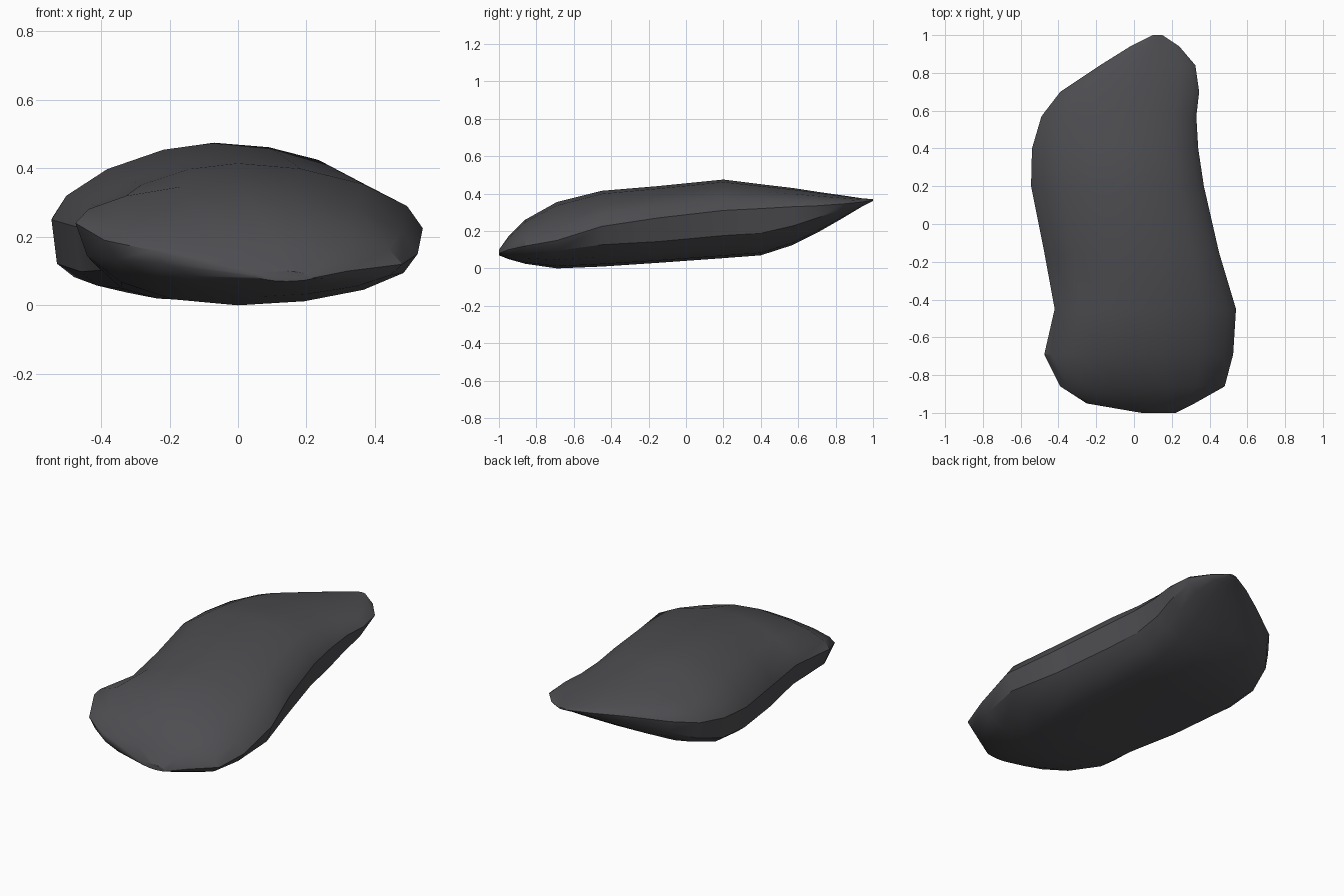
import bpy, bmesh
from math import sin, cos, pi

if "Cube" in bpy.data.objects:
    bpy.data.objects.remove(bpy.data.objects["Cube"])

# Cross-sections: y, left x, right x, crest x, top z, bottom z, left edge z, right edge z
SECTIONS = [
    (-1.00,  0.04, 0.22,  0.14, 0.10, 0.07, 0.09, 0.08),
    (-0.95, -0.25, 0.32,  0.12, 0.17, 0.05, 0.16, 0.10),
    (-0.86, -0.39, 0.48,  0.06, 0.26, 0.025, 0.19, 0.12),
    (-0.69, -0.475, 0.525, 0.00, 0.355, 0.00, 0.24, 0.15),
    (-0.45, -0.42, 0.54,  0.00, 0.415, 0.01, 0.22, 0.225),
    (-0.15, -0.475, 0.45, -0.03, 0.44, 0.03, 0.23, 0.27),
    ( 0.20, -0.545, 0.37, -0.07, 0.475, 0.055, 0.25, 0.31),
    ( 0.40, -0.54, 0.34, -0.06, 0.45, 0.07, 0.26, 0.32),
    ( 0.57, -0.49, 0.33, -0.04, 0.43, 0.125, 0.28, 0.33),
    ( 0.70, -0.39, 0.345, -0.02, 0.41, 0.19, 0.31, 0.335),
    ( 0.84, -0.18, 0.325, 0.06, 0.39, 0.27, 0.34, 0.345),
    ( 0.94, -0.02, 0.24, 0.11, 0.375, 0.33, 0.355, 0.355),
    ( 1.00,  0.10, 0.15, 0.125, 0.37, 0.36, 0.365, 0.365),
]
SIDES = 16


def power(v, n):
    return abs(v) ** (2 / n)


def ring(bm, y, xl, xr, cx, zt, zb, zl, zr):
    """One superelliptic slice with its own bulge in each quadrant."""
    back = min(max((y + 0.75) / 0.55, 0), 1)     # front lobe to rear slab
    box = back * min(max((0.9 - y) / 0.4, 0), 1)  # boxy underside, fading at the tip
    verts = []
    for i in range(SIDES):
        a = 2 * pi * i / SIDES
        c, s = cos(a), sin(a)
        if s >= -1e-6:
            n = 1.65 + 0.25 * back if c > 0 else 1.9 - 0.25 * back
        else:
            n = 1.8 + 1.2 * box if c > 0 else 1.8 + 2.8 * box
        u, v = power(c, n), power(s, n)
        x_end, z_end = (xr, zr) if c > 0 else (xl, zl)
        z_top = zt if s > 0 else zb
        verts.append(bm.verts.new((cx + (x_end - cx) * u, y,
                                   z_end + (z_top - z_end) * v)))
    return verts


# Rock body lofted through the slices
bm = bmesh.new()
rings = [ring(bm, *s) for s in SECTIONS]
for a, b in zip(rings, rings[1:]):
    for i in range(SIDES):
        j = (i + 1) % SIDES
        bm.faces.new((a[i], a[j], b[j], b[i]))
bm.faces.new(rings[0])
bm.faces.new(rings[-1])
bmesh.ops.recalc_face_normals(bm, faces=bm.faces)

mesh = bpy.data.meshes.new("rock")
bm.to_mesh(mesh)
bm.free()
rock = bpy.data.objects.new("rock", mesh)
bpy.context.collection.objects.link(rock)

# Dark slate colour
mat = bpy.data.materials.new("dark_stone")
mat.diffuse_color = (0.075, 0.075, 0.083, 1)
mat.use_nodes = True
mat.node_tree.nodes["Principled BSDF"].inputs["Base Color"].default_value = mat.diffuse_color
mesh.materials.append(mat)

# Soft shading with crisp rims
bpy.context.view_layer.objects.active = rock
rock.select_set(True)
bpy.ops.object.shade_smooth_by_angle(angle=0.6)
